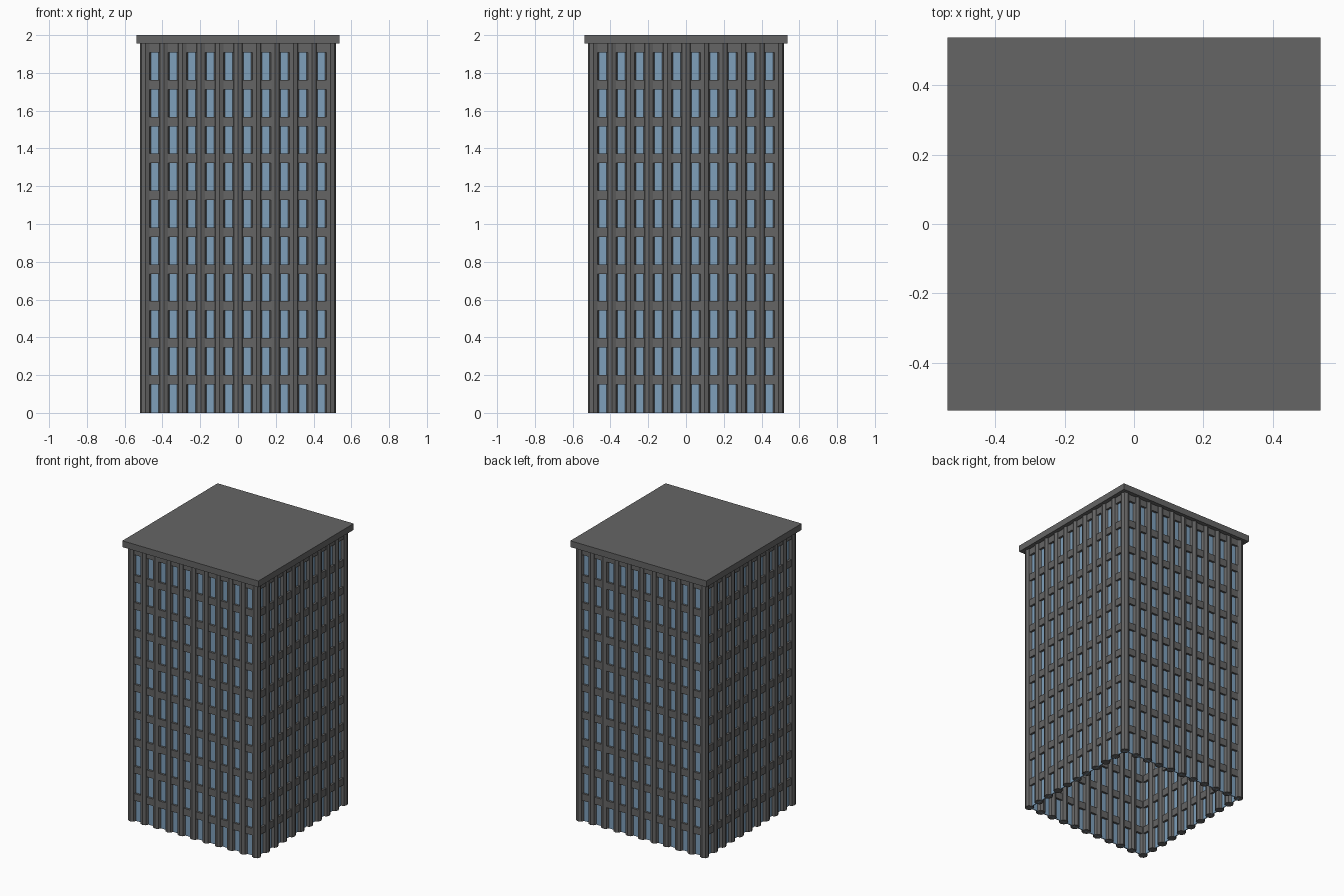
import bpy, bmesh, math

if "Cube" in bpy.data.objects:
    bpy.data.objects.remove(bpy.data.objects["Cube"])

STEP = 0.098          # bay width
HALF = STEP * 5       # centre line of each wall
TOP = 1.955           # underside of the roof slab


def material(name, rgb):
    m = bpy.data.materials.new(name)
    m.diffuse_color = (*rgb, 1)
    m.use_nodes = True
    m.node_tree.nodes["Principled BSDF"].inputs["Base Color"].default_value = m.diffuse_color
    return m


gray = material("concrete gray", (0.13, 0.13, 0.13))
blue = material("window blue", (0.21, 0.35, 0.50))


def finish(name, bm, mat):
    bmesh.ops.recalc_face_normals(bm, faces=bm.faces)
    me = bpy.data.meshes.new(name)
    bm.to_mesh(me)
    bm.free()
    me.materials.append(mat)
    ob = bpy.data.objects.new(name, me)
    bpy.context.collection.objects.link(ob)
    return ob


def ring(bm, outer, inner, z0, z1):
    """Square tube: four outer and four inner walls with top and bottom rims."""
    corners = ((-1, -1), (1, -1), (1, 1), (-1, 1))
    loops = [[bm.verts.new((x * r, y * r, z)) for x, y in corners]
             for r, z in ((outer, z0), (outer, z1), (inner, z1), (inner, z0))]
    for k in range(4):
        a, b = loops[k], loops[(k + 1) % 4]
        for i in range(4):
            j = (i + 1) % 4
            bm.faces.new((a[i], a[j], b[j], b[i]))


# Roof slab
bm = bmesh.new()
bmesh.ops.create_cube(bm, size=1)
bmesh.ops.scale(bm, vec=(1.076, 1.076, 2 - TOP), verts=bm.verts)
bmesh.ops.translate(bm, vec=(0, 0, (2 + TOP) / 2), verts=bm.verts)
finish("roof_slab", bm, gray)

# Glass walls, open at the bottom
bm = bmesh.new()
ring(bm, HALF + 0.003, HALF - 0.003, 0, TOP)
finish("window_walls", bm, blue)

# Floor bands that show between the columns
bm = bmesh.new()
for i in range(10):
    z = 0.176 + 0.1952 * i
    ring(bm, HALF + 0.018, HALF - 0.018, z - 0.025, min(z + 0.025, TOP))
finish("floor_bands", bm, gray)

# Eight-sided columns around all four walls
bm = bmesh.new()
for i in range(11):
    for j in range(11):
        if i in (0, 10) or j in (0, 10):
            made = bmesh.ops.create_cone(bm, cap_ends=True, segments=8,
                                         radius1=0.03, radius2=0.03, depth=TOP)
            bmesh.ops.translate(bm, verts=made["verts"],
                                vec=((i - 5) * STEP, (j - 5) * STEP, TOP / 2))
finish("columns", bm, gray)
